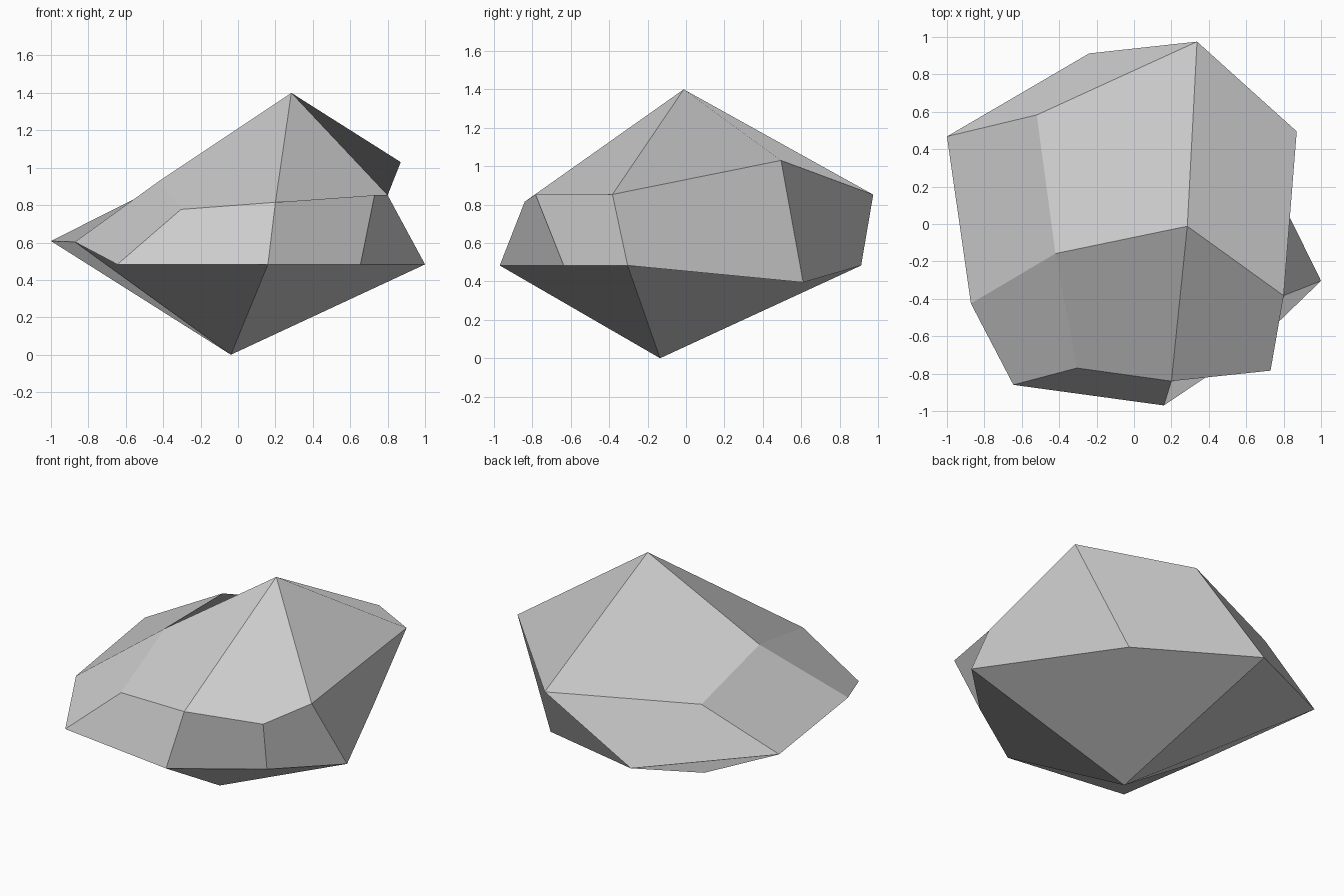
import bpy
import bmesh

default_cube = bpy.data.objects.get("Cube")
if default_cube:
    bpy.data.objects.remove(default_cube, do_unlink=True)

# Stone colour
stone = bpy.data.materials.new("stone_grey")
stone.use_nodes = True
grey = (0.604, 0.604, 0.604, 1)
stone.diffuse_color = grey
stone.node_tree.nodes["Principled BSDF"].inputs["Base Color"].default_value = grey

# Corners of the rock
corners = {
    "peak": (0.285, -0.012, 1.4),
    "base": (-0.038, -0.135, 0),
    # upper shoulder
    "shoulder_back": (0.337, 0.975, 0.852),
    "shoulder_left_back": (0.87, 0.495, 1.03),
    "shoulder_left": (0.8, -0.383, 0.853),
    "shoulder_left_front": (0.73, -0.784, 0.853),
    "shoulder_front": (0.2, -0.84, 0.815),
    "shoulder_right_front": (-0.305, -0.77, 0.777),
    "shoulder_right": (-0.42, -0.158, 0.93),
    "shoulder_right_back": (-0.52, 0.583, 0.85),
    # widest girdle
    "girdle_front": (0.16, -0.97, 0.483),
    "girdle_left_front": (0.655, -0.637, 0.483),
    "girdle_left": (1, -0.304, 0.483),
    "girdle_left_back": (0.55, 0.61, 0.395),
    "girdle_back": (-0.24, 0.912, 0.483),
    "girdle_right_back": (-1, 0.468, 0.608),
    "girdle_right": (-0.872, -0.425, 0.603),
    "girdle_right_front": (-0.645, -0.86, 0.483),
}

# Four-sided facets, each starting at an end of its fold
facets = [
    # cap
    "peak shoulder_left shoulder_left_back shoulder_back",
    "shoulder_front shoulder_left_front shoulder_left peak",
    "peak shoulder_right shoulder_right_front shoulder_front",
    "shoulder_right peak shoulder_back shoulder_right_back",
    # sides
    "girdle_right_front girdle_front shoulder_front shoulder_right_front",
    "girdle_left_front shoulder_left_front shoulder_front girdle_front",
    "girdle_left_front girdle_left shoulder_left shoulder_left_front",
    "shoulder_left girdle_left girdle_left_back shoulder_left_back",
    "shoulder_left_back girdle_left_back girdle_back shoulder_back",
    "shoulder_right_back shoulder_back girdle_back girdle_right_back",
    "shoulder_right_back girdle_right_back girdle_right shoulder_right",
    "girdle_right girdle_right_front shoulder_right_front shoulder_right",
    # underside
    "girdle_front girdle_right_front girdle_right base",
    "base girdle_left girdle_left_front girdle_front",
    "girdle_back girdle_left_back girdle_left base",
    "base girdle_right girdle_right_back girdle_back",
]

# Rock body, flat shaded
bm = bmesh.new()
verts = {name: bm.verts.new(co) for name, co in corners.items()}
for facet in facets:
    bm.faces.new([verts[name] for name in facet.split()]).smooth = False
mesh = bpy.data.meshes.new("rock")
bm.to_mesh(mesh)
bm.free()
mesh.materials.append(stone)
rock = bpy.data.objects.new("rock", mesh)
bpy.context.collection.objects.link(rock)
